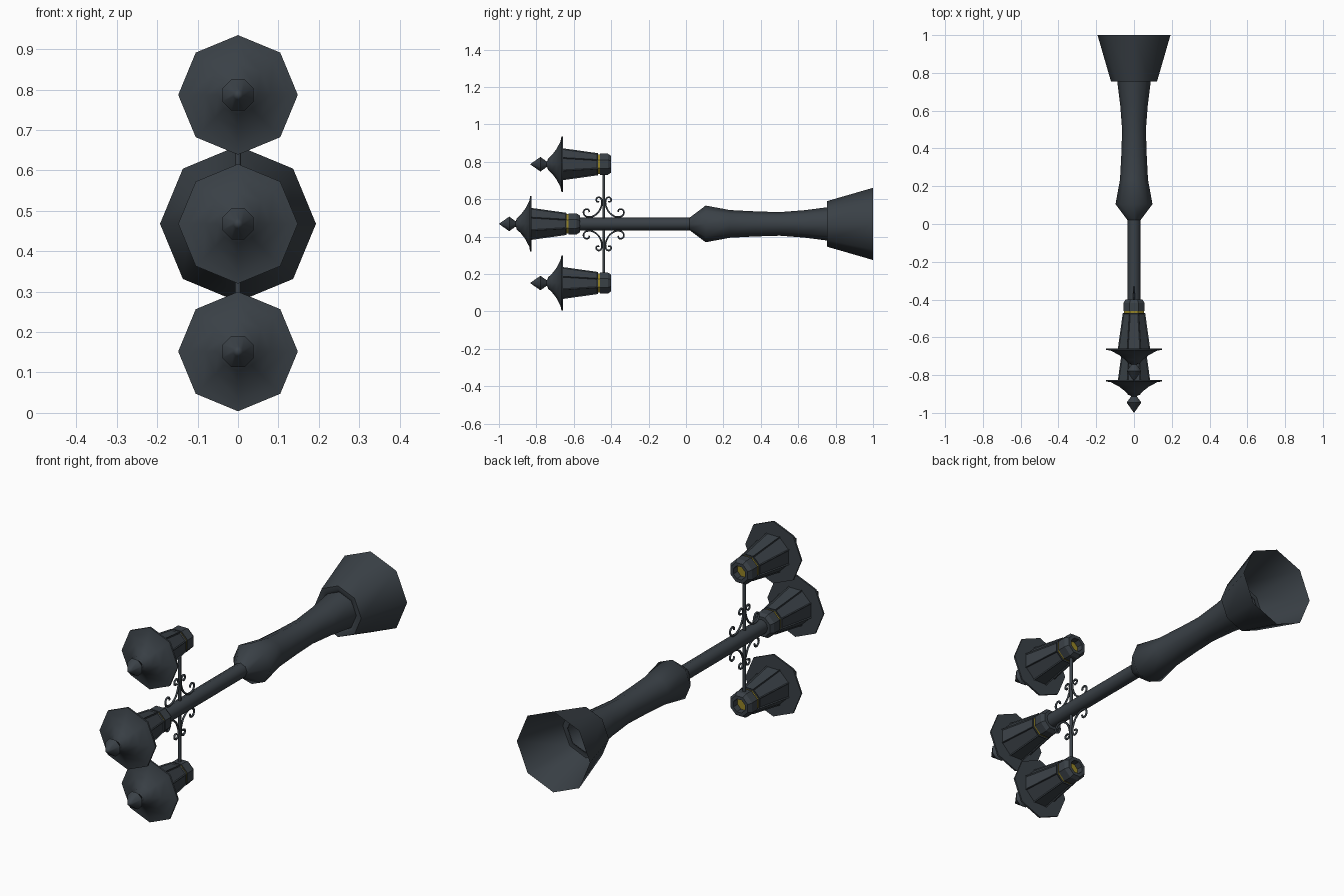
import bpy, bmesh, math
from mathutils import Vector

if "Cube" in bpy.data.objects:
    bpy.data.objects.remove(bpy.data.objects["Cube"])

ZC = 0.468          # height of the post axis
ARM_Y = -0.44       # position of the cross arm along the post


def material(name, rgb):
    m = bpy.data.materials.new(name)
    m.diffuse_color = (*rgb, 1)
    m.use_nodes = True
    m.node_tree.nodes["Principled BSDF"].inputs["Base Color"].default_value = m.diffuse_color
    return m


IRON = material("dark iron", (0.042, 0.052, 0.062))
BRASS = material("dull brass", (0.30, 0.23, 0.02))


def finish(name, bm, mat, smooth):
    bmesh.ops.remove_doubles(bm, verts=bm.verts, dist=1e-5)
    bmesh.ops.recalc_face_normals(bm, faces=bm.faces)
    me = bpy.data.meshes.new(name)
    bm.to_mesh(me)
    bm.free()
    me.materials.append(mat)
    ob = bpy.data.objects.new(name, me)
    bpy.context.collection.objects.link(ob)
    if smooth:
        bpy.ops.object.select_all(action='DESELECT')
        ob.select_set(True)
        bpy.context.view_layer.objects.active = ob
        bpy.ops.object.shade_smooth_by_angle(angle=math.radians(50))
    return ob


def lathe(name, profile, y0=0, z0=ZC, turn=0.0, mat=IRON, smooth=True, closed=False, panels=0):
    """Eight-sided solid along y from (y, radius) pairs."""
    bm = bmesh.new()
    rings = []
    for y, r in profile:
        rings.append([bm.verts.new((r * math.cos(math.tau * (i + turn) / 8), y + y0,
                                    z0 + r * math.sin(math.tau * (i + turn) / 8))) for i in range(8)])
    pairs = list(zip(rings, rings[1:]))
    if closed:
        pairs.append((rings[-1], rings[0]))
    for a, b in pairs:
        for i in range(8):
            j = (i + 1) % 8
            bm.faces.new((a[i], a[j], b[j], b[i]))
    if panels:
        # recessed panes in the long side faces
        bmesh.ops.recalc_face_normals(bm, faces=bm.faces)
        sides = [f for f in bm.faces if f.calc_area() > panels]
        bmesh.ops.inset_individual(bm, faces=sides, thickness=0.007, depth=-0.004)
    return finish(name, bm, mat, smooth)


# Post: tapered column, slim pole and flared hollow foot
lathe("column", [(0.02, 0.0), (0.02, 0.034), (0.105, 0.098), (0.235, 0.074), (0.37, 0.067),
                 (0.5, 0.063), (0.63, 0.073), (0.765, 0.09)])
lathe("pole", [(-0.58, 0.0), (-0.58, 0.034), (0.04, 0.034)])
lathe("foot", [(0.765, 0.088), (0.755, 0.104), (0.755, 0.122), (1.0, 0.193)])


# Lanterns: y0 shifts the whole lantern along the post
def lantern(tag, y0, z0):
    lathe(tag + "_finial", [(-1.0, 0.0), (-0.985, 0.012), (-0.945, 0.042), (-0.912, 0.016), (-0.90, 0.03)],
          y0, z0, 0.5)
    lathe(tag + "_roof", [(-0.912, 0.0), (-0.905, 0.03), (-0.885, 0.048), (-0.86, 0.08),
                          (-0.838, 0.122), (-0.833, 0.148), (-0.825, 0.148), (-0.825, 0.0)], y0, z0)
    lathe(tag + "_body", [(-0.83, 0.0), (-0.83, 0.093), (-0.638, 0.064), (-0.638, 0.0)],
          y0, z0, 0.5, smooth=False, panels=0.006)
    lathe(tag + "_trim", [(-0.642, 0.0), (-0.642, 0.056), (-0.622, 0.056), (-0.622, 0.0)],
          y0, z0, 0.5, BRASS, False)
    # hollow socket collar with bevelled end
    lathe(tag + "_collar", [(-0.627, 0.061), (-0.585, 0.061), (-0.568, 0.049), (-0.568, 0.033),
                            (-0.615, 0.033), (-0.627, 0.04)], y0, z0, 0.5, smooth=False, closed=True)
    lathe(tag + "_socket", [(-0.60, 0.0), (-0.60, 0.034)], y0, z0, 0.5, BRASS, False)


lantern("centre_lantern", 0, ZC)
lantern("upper_lantern", 0.167, 0.787)
lantern("lower_lantern", 0.167, 0.152)


# Cross arm and scrolls, as bevelled curves turned into meshes
def rod(name, points, radius, kind='POLY'):
    cu = bpy.data.curves.new(name, 'CURVE')
    cu.dimensions = '3D'
    cu.bevel_depth = radius
    cu.bevel_resolution = 1
    cu.resolution_u = 4
    cu.use_fill_caps = True
    sp = cu.splines.new(kind)
    if kind == 'BEZIER':
        sp.bezier_points.add(len(points) - 1)
        for bp, p in zip(sp.bezier_points, points):
            bp.co = p
            bp.handle_left_type = bp.handle_right_type = 'AUTO'
    else:
        sp.points.add(len(points) - 1)
        for q, p in zip(sp.points, points):
            q.co = (*p, 1)
    cu.materials.append(IRON)
    ob = bpy.data.objects.new(name, cu)
    bpy.context.collection.objects.link(ob)
    bpy.ops.object.select_all(action='DESELECT')
    ob.select_set(True)
    bpy.context.view_layer.objects.active = ob
    bpy.ops.object.convert(target='MESH')


rod("cross_arm", [(0, ARM_Y, 0.195), (0, ARM_Y, 0.745)], 0.008)

SCROLL = [(0.024, 0.118), (0.038, 0.122), (0.036, 0.138), (0.020, 0.141), (0.010, 0.122),
          (0.016, 0.085), (0.042, 0.050), (0.080, 0.037), (0.105, 0.050), (0.104, 0.073),
          (0.084, 0.078), (0.076, 0.064)]
for sy in (-1, 1):
    for sz in (-1, 1):
        rod("scroll", [(0, ARM_Y + sy * a, ZC + sz * b) for a, b in SCROLL], 0.005, 'BEZIER')
